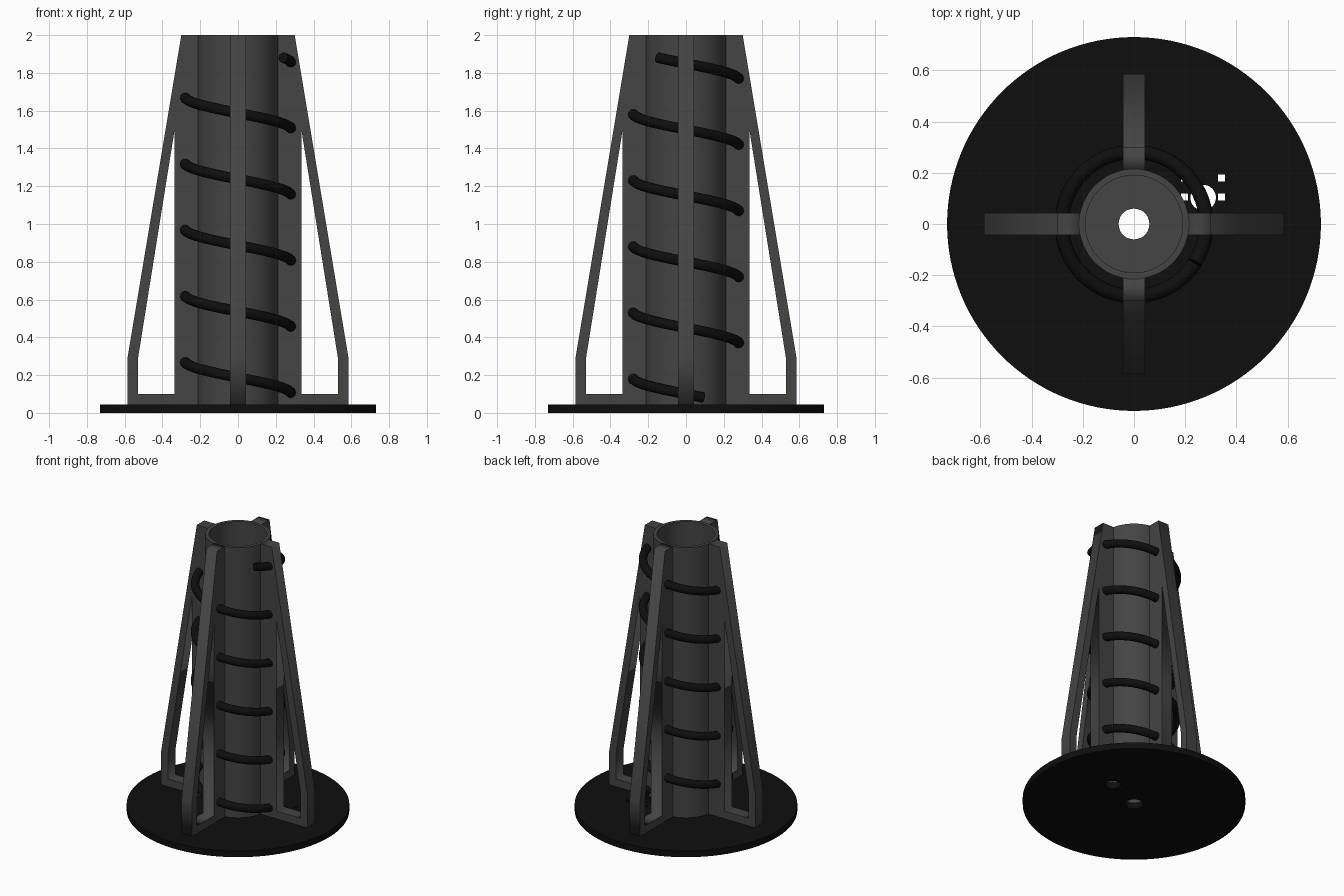
import bpy, bmesh, math
from mathutils import Matrix

if "Cube" in bpy.data.objects:
    bpy.data.objects.remove(bpy.data.objects["Cube"])


def material(name, value):
    m = bpy.data.materials.new(name)
    m.diffuse_color = (value, value, value, 1)
    m.use_nodes = True
    m.node_tree.nodes["Principled BSDF"].inputs["Base Color"].default_value = m.diffuse_color
    return m


GREY = material("dark_grey", 0.058)
BLACK = material("black", 0.0045)


def finish(obj, mat, smooth=True):
    obj.data.materials.append(mat)
    bpy.ops.object.select_all(action='DESELECT')
    obj.select_set(True)
    bpy.context.view_layer.objects.active = obj
    if smooth:
        bpy.ops.object.shade_smooth_by_angle(angle=math.radians(35))
    return obj


def curve_mesh(name, splines, cyclic, setup):
    """Make poly splines, apply curve settings, and turn them into a clean mesh."""
    cu = bpy.data.curves.new(name, 'CURVE')
    setup(cu)
    for pts in splines:
        s = cu.splines.new('POLY')
        s.points.add(len(pts) - 1)
        for p, co in zip(s.points, pts):
            p.co = (*co, 0, 1) if len(co) == 2 else (*co, 1)
        s.use_cyclic_u = cyclic
    obj = bpy.data.objects.new(name, cu)
    bpy.context.collection.objects.link(obj)
    bpy.ops.object.select_all(action='DESELECT')
    obj.select_set(True)
    bpy.context.view_layer.objects.active = obj
    bpy.ops.object.convert(target='MESH')
    obj = bpy.context.view_layer.objects.active
    bm = bmesh.new()
    bm.from_mesh(obj.data)
    bmesh.ops.remove_doubles(bm, verts=bm.verts, dist=1e-5)
    bmesh.ops.recalc_face_normals(bm, faces=bm.faces)
    bm.to_mesh(obj.data)
    bm.free()
    return obj


def plate(name, loops, thickness):
    """Flat outline with holes, centred on its own plane."""
    def setup(cu):
        cu.dimensions = '2D'
        cu.fill_mode = 'BOTH'
        cu.extrude = thickness / 2
    return curve_mesh(name, loops, True, setup)


def circle(x, y, r, n):
    return [(x + r * math.cos(2 * math.pi * i / n), y + r * math.sin(2 * math.pi * i / n))
            for i in range(n)]


def square(x, y, h):
    return [(x - h, y - h), (x + h, y - h), (x + h, y + h), (x - h, y + h)]


# Base disc with centre hole, cable hole and four small square slots
BASE = 0.045
loops = [circle(0, 0, 0.73, 128), circle(0, 0, 0.06, 48), circle(0.27, 0.103, 0.05, 40)]
loops += [square(x, y, 0.0135) for x in (0.198, 0.342) for y in (0.105, 0.179)]
base = plate("base_disc", loops, BASE)
base.data.transform(Matrix.Translation((0, 0, BASE / 2)))
finish(base, BLACK)

# Hollow tower tube with a pierced floor, turned from a closed profile
profile = [(0.06, BASE), (0.215, BASE), (0.215, 2), (0.19, 2), (0.19, 0.1), (0.06, 0.1)]
N = 96
bm = bmesh.new()
rings = [[bm.verts.new((r * math.cos(2 * math.pi * i / N), r * math.sin(2 * math.pi * i / N), z))
          for r, z in profile] for i in range(N)]
for i in range(N):
    a, b = rings[i], rings[(i + 1) % N]
    for j in range(len(profile)):
        k = (j + 1) % len(profile)
        bm.faces.new((a[j], b[j], b[k], a[k]))
bmesh.ops.recalc_face_normals(bm, faces=bm.faces)
me = bpy.data.meshes.new("tower_tube")
bm.to_mesh(me)
bm.free()
tube = bpy.data.objects.new("tower_tube", me)
bpy.context.collection.objects.link(tube)
finish(tube, GREY)

# Four buttress ribs, each with a tall tapering window
outline = [(0.207, BASE), (0.585, BASE), (0.585, 0.29), (0.30, 2), (0.207, 2)]
window = [(0.337, 0.1), (0.53, 0.1), (0.53, 0.285), (0.337, 1.49)]
for i in range(4):
    rib = plate(f"rib_{i + 1}", [outline, window], 0.085)
    rib.data.transform(Matrix.Rotation(i * math.pi / 2, 4, 'Z') @ Matrix.Rotation(math.pi / 2, 4, 'X'))
    finish(rib, GREY, smooth=False)

# Cable wound down around the tube and through the ribs
PITCH, R = 0.35, 0.282
start, end = -32, 5 * 360 + 19
steps = 300
path = []
for i in range(steps + 1):
    d = start + (end - start) * i / steps
    t = math.radians(d)
    path.append((R * math.cos(t), R * math.sin(t), 1.85 - PITCH * d / 360))


def cable_setup(cu):
    cu.dimensions = '3D'
    cu.bevel_depth = 0.028
    cu.bevel_resolution = 4
    cu.use_fill_caps = True


finish(curve_mesh("wound_cable", [path], False, cable_setup), BLACK)
